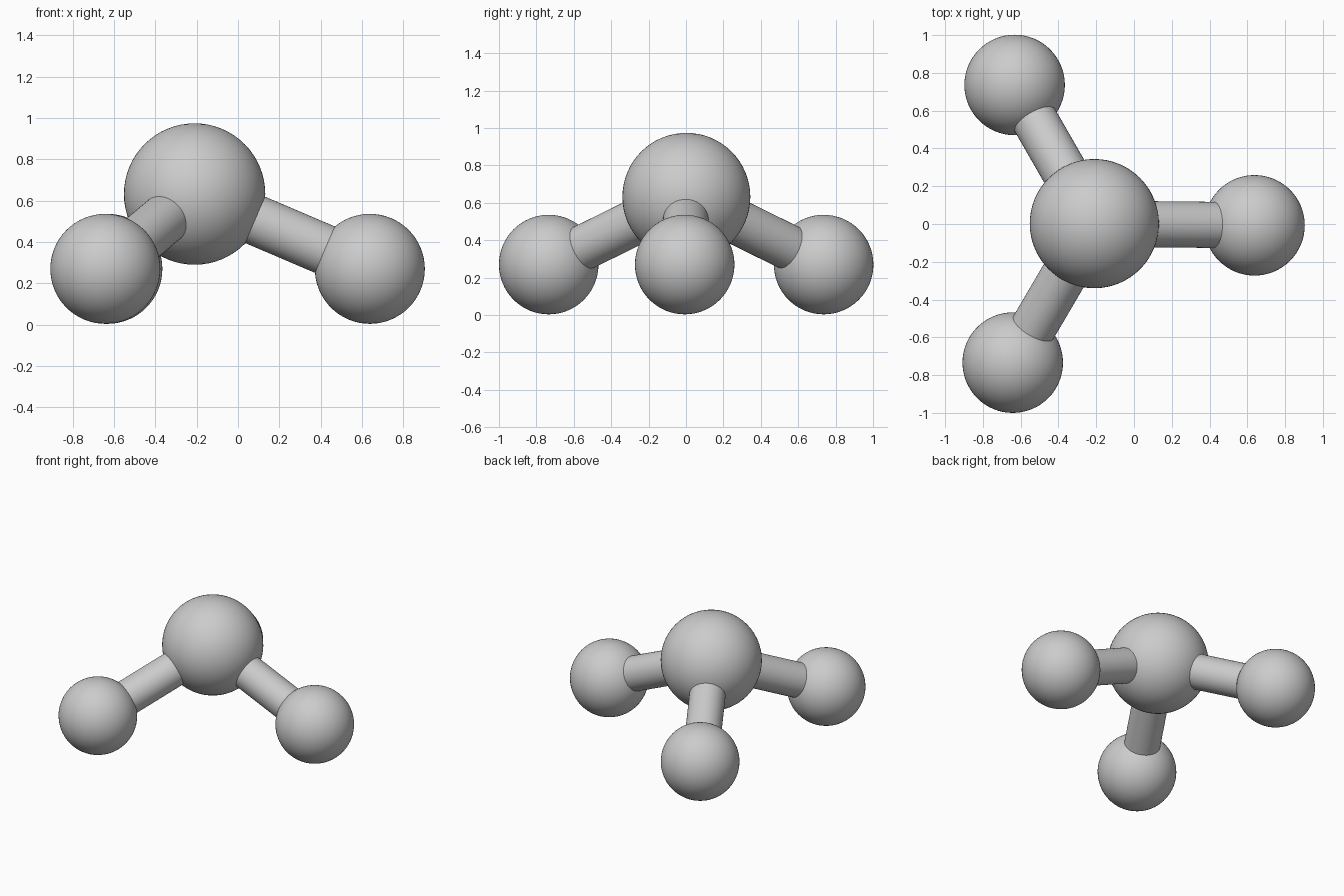
import bpy
from mathutils import Vector

cube = bpy.data.objects.get("Cube")
if cube:
    bpy.data.objects.remove(cube, do_unlink=True)

# Single light grey material
grey = bpy.data.materials.new("light_grey")
grey.use_nodes = True
colour = (0.6, 0.6, 0.6, 1)
grey.diffuse_color = colour
grey.node_tree.nodes["Principled BSDF"].inputs["Base Color"].default_value = colour


def finish(name):
    obj = bpy.context.object
    obj.name = name
    obj.data.materials.append(grey)
    bpy.ops.object.shade_smooth_by_angle()
    return obj


def ball(name, centre, radius):
    bpy.ops.mesh.primitive_uv_sphere_add(segments=64, ring_count=32, radius=radius, location=centre)
    return finish(name)


def rod(name, start, end, radius):
    axis = end - start
    bpy.ops.mesh.primitive_cylinder_add(vertices=48, radius=radius, depth=axis.length,
                                        location=(start + end) / 2)
    obj = finish(name)
    obj.rotation_mode = 'QUATERNION'
    obj.rotation_quaternion = axis.to_track_quat('Z', 'Y')
    return obj


# Large raised ball in the middle
centre = Vector((-0.21, 0.002, 0.632))
ball("central_ball", centre, 0.342)

# Three lower balls, each joined to the centre by a rod
outer = {
    "left": Vector((0.638, -0.007, 0.27)),
    "back": Vector((-0.632, 0.736, 0.27)),
    "front": Vector((-0.642, -0.734, 0.27)),
}
for side, place in outer.items():
    ball(side + "_ball", place, 0.266)
    rod(side + "_rod", centre, place, 0.122)
